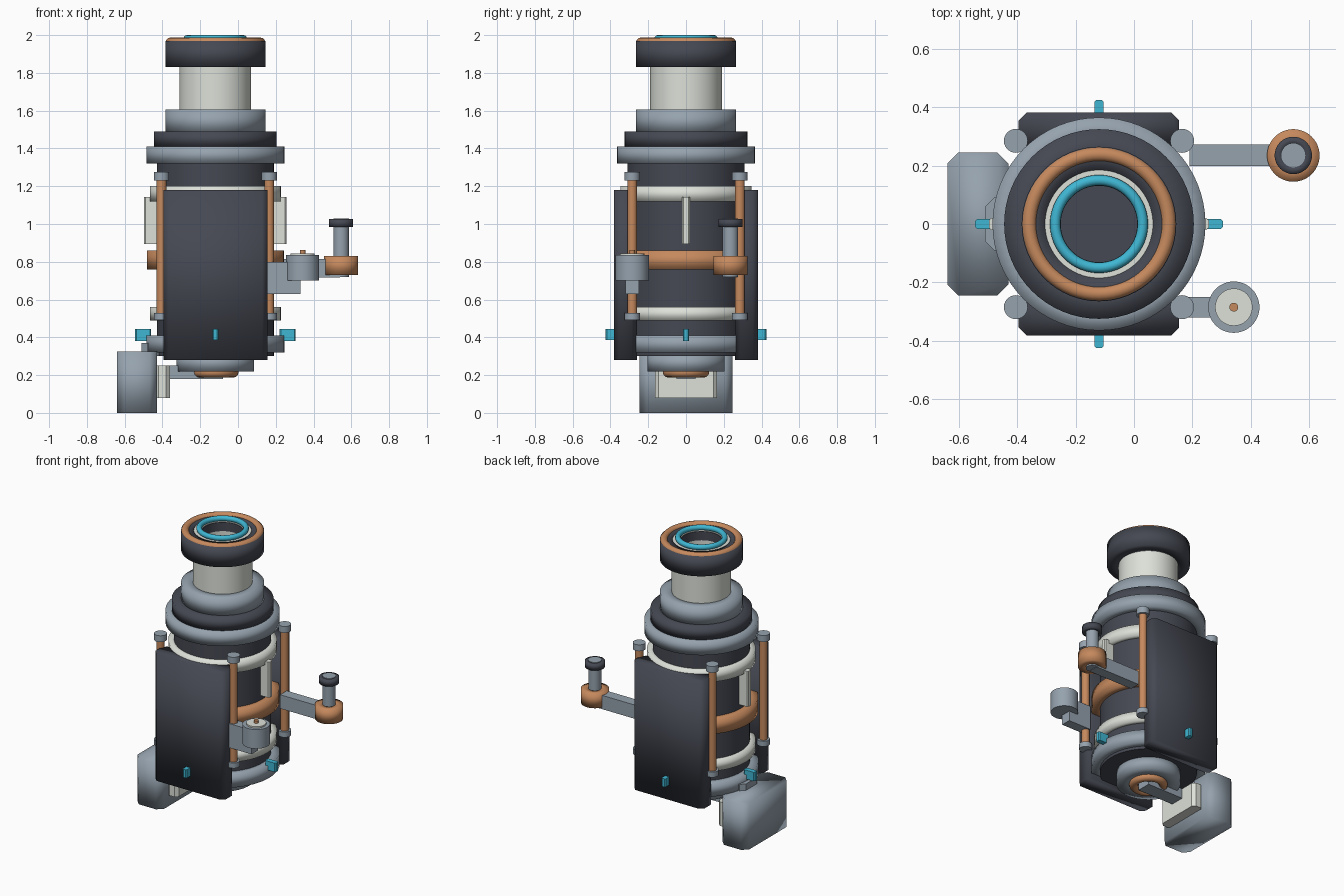
import bpy, bmesh, math
from mathutils import Matrix, Vector

cube = bpy.data.objects.get("Cube")
if cube:
    bpy.data.objects.remove(cube, do_unlink=True)

AXIS = -0.12  # x of the main body axis


def material(name, rgb):
    m = bpy.data.materials.new(name)
    m.use_nodes = True
    m.diffuse_color = (*rgb, 1)
    node = next(n for n in m.node_tree.nodes if n.type == 'BSDF_PRINCIPLED')
    node.inputs["Base Color"].default_value = (*rgb, 1)
    node.inputs["Roughness"].default_value = 0.6
    return m


dark = material("charcoal", (0.06, 0.065, 0.085))
grey = material("steel grey", (0.3, 0.36, 0.42))
white = material("off white", (0.72, 0.75, 0.69))
copper = material("copper", (0.56, 0.25, 0.11))
cyan = material("cyan", (0.05, 0.47, 0.65))


def finish(name, bm, mat, sharp=None):
    bmesh.ops.recalc_face_normals(bm, faces=bm.faces)
    mesh = bpy.data.meshes.new(name)
    bm.to_mesh(mesh)
    bm.free()
    mesh.materials.append(mat)
    for p in mesh.polygons:
        p.use_smooth = True
    if sharp:
        mesh.set_sharp_from_angle(angle=math.radians(sharp))
    ob = bpy.data.objects.new(name, mesh)
    bpy.context.collection.objects.link(ob)
    return ob


def rod(name, mat, r, z0, z1, x=AXIS, y=0, seg=48):
    """Solid upright cylinder."""
    bm = bmesh.new()
    bmesh.ops.create_cone(bm, cap_ends=True, segments=seg, radius1=r, radius2=r,
                          depth=z1 - z0, matrix=Matrix.Translation((x, y, (z0 + z1) / 2)))
    return finish(name, bm, mat, 40)


def lathe(name, mat, loop, x=AXIS, y=0, seg=64, sharp=None):
    """Closed (radius, z) loop revolved about an upright axis."""
    bm = bmesh.new()
    rows = []
    for i in range(seg):
        a = math.tau * i / seg
        rows.append([bm.verts.new((x + r * math.cos(a), y + r * math.sin(a), z)) for r, z in loop])
    n = len(loop)
    for i in range(seg):
        a, b = rows[i], rows[(i + 1) % seg]
        for j in range(n):
            k = (j + 1) % n
            bm.faces.new((a[j], b[j], b[k], a[k]))
    return finish(name, bm, mat, sharp)


def ring(name, mat, r_out, r_in, z0, z1, **kw):
    return lathe(name, mat, [(r_out, z0), (r_out, z1), (r_in, z1), (r_in, z0)], **kw)


def torus(name, mat, major, minor, z, **kw):
    loop = [(major + minor * math.cos(math.tau * i / 12), z + minor * math.sin(math.tau * i / 12))
            for i in range(12)]
    return lathe(name, mat, loop, **kw)


def box(name, mat, lo, hi, bevel=0.0, sharp=30):
    """Box between two corners, upright edges chamfered."""
    lo, hi = Vector(lo), Vector(hi)
    bm = bmesh.new()
    bmesh.ops.create_cube(bm, size=1, matrix=Matrix.Translation((lo + hi) / 2)
                          @ Matrix.Diagonal((*(hi - lo), 1)))
    if bevel:
        upright = [e for e in bm.edges
                   if abs(e.verts[0].co.z - e.verts[1].co.z) > 0.01]
        bmesh.ops.bevel(bm, geom=upright, offset=bevel, segments=1, affect='EDGES')
    return finish(name, bm, mat, sharp)


# Main body and the rings around it
rod("body", dark, 0.31, 0.3, 1.45, seg=64)
ring("upper_white_band", white, 0.347, 0.28, 1.12, 1.2)
ring("lower_white_band", white, 0.347, 0.28, 0.49, 0.56)
ring("copper_band", copper, 0.363, 0.28, 0.76, 0.86)
ring("lower_collar", grey, 0.365, 0.28, 0.32, 0.41)
ring("upper_collar", grey, 0.365, 0.28, 1.32, 1.41)
ring("shoulder", dark, 0.325, 0.2, 1.41, 1.49)
ring("neck_base", grey, 0.265, 0.16, 1.48, 1.605)

# Neck tube and head
ring("neck_tube", white, 0.19, 0.135, 1.5, 1.965, sharp=40)
rod("tube_floor", dark, 0.137, 1.5, 1.7)
ring("tube_lining", dark, 0.136, 0.131, 1.9, 1.962, sharp=40)
ring("head", dark, 0.265, 0.185, 1.83, 1.97)
torus("head_copper_rim", copper, 0.239, 0.025, 1.962)
torus("head_cyan_rim", cyan, 0.15, 0.018, 1.982)

# Underside
ring("base", grey, 0.205, 0.08, 0.22, 0.31)
rod("base_floor", dark, 0.1, 0.24, 0.31)
torus("base_copper_ring", copper, 0.095, 0.028, 0.215)
box("tank_arm", grey, (-0.38, -0.05, 0.18), (-0.08, 0.05, 0.25))
box("tank_coupling", white, (-0.44, -0.165, 0.08), (-0.36, 0.165, 0.25), 0.02)
box("tank", grey, (-0.64, -0.245, 0), (-0.43, 0.245, 0.325), 0.038, None)
box("tank_bracket", grey, (-0.51, -0.09, 0.3), (-0.4, 0.09, 0.37), 0.03)

# Front and back armour plates
for side, s in (("front", -1), ("back", 1)):
    y0, y1 = sorted((0.26 * s, 0.382 * s))
    box(side + "_plate", dark, (AXIS - 0.275, y0, 0.28), (AXIS + 0.275, y1, 1.18), 0.027, None)
    y0, y1 = sorted((0.34 * s, 0.425 * s))
    box(side + "_lamp", cyan, (AXIS - 0.016, y0, 0.385), (AXIS + 0.016, y1, 0.443), 0.007)

# Side fins and lamps
for side, s in (("left", 1), ("right", -1)):
    x0, x1 = sorted((AXIS + 0.29 * s, AXIS + 0.377 * s))
    box(side + "_fin", white, (x0, -0.02, 0.893), (x1, 0.02, 1.143), 0.008)
    x0, x1 = sorted((AXIS + 0.34 * s, AXIS + 0.425 * s))
    box(side + "_lamp", cyan, (x0, -0.017, 0.38), (x1, 0.017, 0.443), 0.007)

# Four corner posts
for depth, sy in (("front", -1), ("back", 1)):
    for side, sx in (("left", 1), ("right", -1)):
        at = dict(x=AXIS + 0.285 * sx, y=0.285 * sy, seg=24)
        name = f"{depth}_{side}_post"
        rod(name, copper, 0.026, 0.5, 1.24, **at)
        rod(name + "_cap", grey, 0.041, 1.23, 1.275, **at)
        rod(name + "_foot", grey, 0.041, 0.493, 0.53, **at)

# Front left drum on a bracket
drum = dict(x=0.342, y=-0.285)
box("drum_bracket", grey, (0.155, -0.32, 0.63), (0.33, -0.25, 0.8))
rod("drum", grey, 0.088, 0.7, 0.835, **drum)
rod("drum_lid", white, 0.064, 0.83, 0.845, **drum)
rod("drum_knob", copper, 0.015, 0.84, 0.862, **drum)

# Back left arm with hub and upright stem
hub = dict(x=0.546, y=0.235)
box("hub_arm", grey, (0.19, 0.198, 0.718), (0.54, 0.272, 0.815))
ring("hub", copper, 0.09, 0.03, 0.73, 0.83, **hub)
rod("hub_stem", grey, 0.041, 0.72, 1.03, **hub)
ring("stem_cap", dark, 0.064, 0.036, 0.983, 1.026, **hub)
